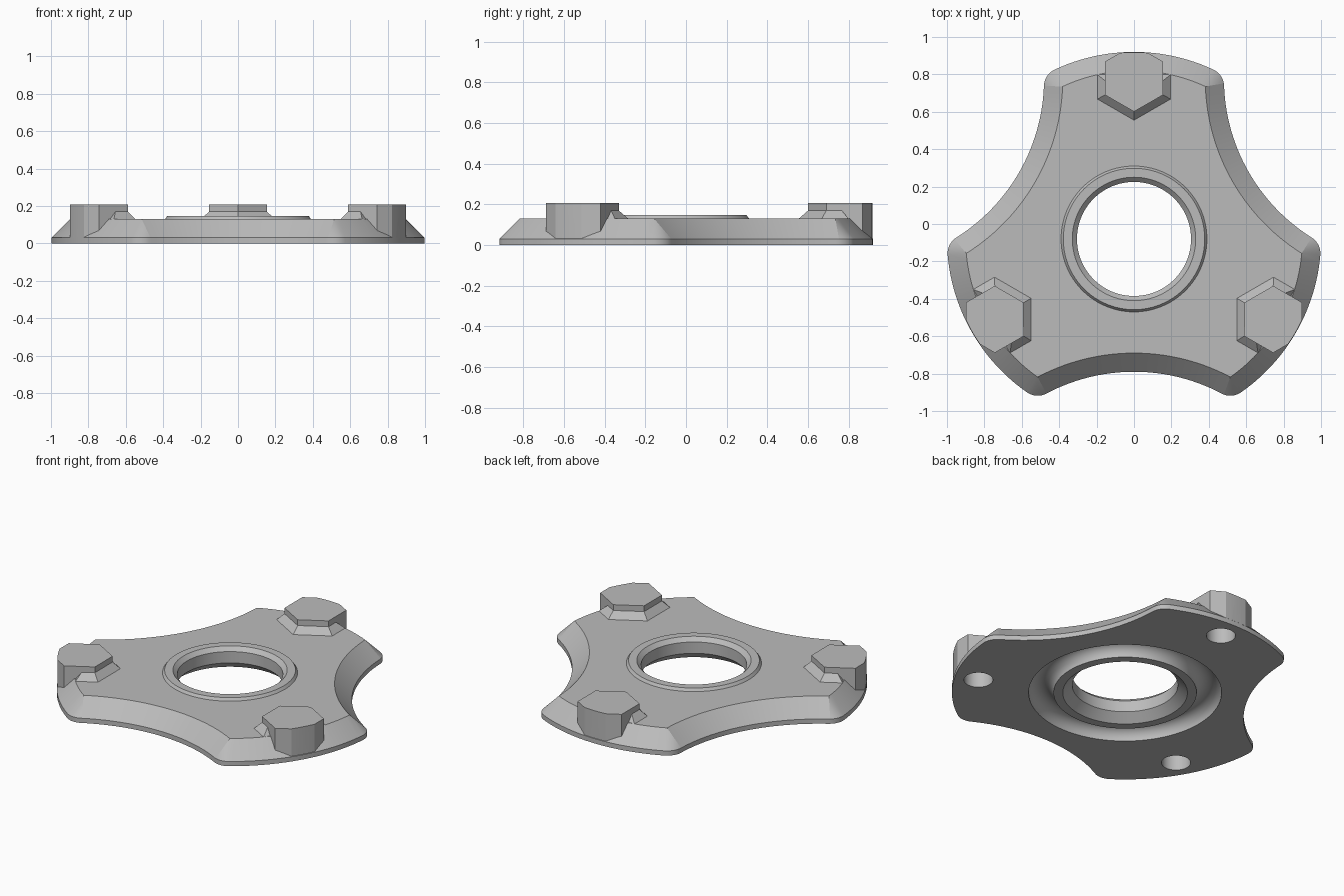
import bpy, bmesh
from math import cos, sin, radians
from mathutils import Vector, Matrix

cube = bpy.data.objects.get("Cube")
if cube:
    bpy.data.objects.remove(cube, do_unlink=True)

CENTRE_Y = -0.08
RIM, BEVEL = 0.03, 0.10
TOP = RIM + BEVEL

grey = bpy.data.materials.new("light grey metal")
grey.use_nodes = True
grey.diffuse_color = (0.5, 0.5, 0.5, 1)
grey.node_tree.nodes["Principled BSDF"].inputs["Base Color"].default_value = (0.5, 0.5, 0.5, 1)


def unit(deg):
    return Vector((cos(radians(deg)), sin(radians(deg))))


def steps(a, b, n):
    return [a + (b - a) * i / n for i in range(n + 1)]


def loft(name, layers, closed=False):
    """Solid through (outline, z) layers; closed joins the last layer to the first."""
    bm = bmesh.new()
    rings = [[bm.verts.new((p[0], p[1], z)) for p in pts] for pts, z in layers]
    n = len(rings[0])
    pairs = list(zip(rings, rings[1:]))
    if closed:
        pairs.append((rings[-1], rings[0]))
    else:
        bm.faces.new(rings[0][::-1])
        bm.faces.new(rings[-1])
    for a, b in pairs:
        for i in range(n):
            j = (i + 1) % n
            bm.faces.new((a[i], a[j], b[j], b[i]))
    bmesh.ops.remove_doubles(bm, verts=bm.verts, dist=1e-5)
    bmesh.ops.recalc_face_normals(bm, faces=bm.faces)
    mesh = bpy.data.meshes.new(name)
    bm.to_mesh(mesh)
    bm.free()
    mesh.materials.append(grey)
    obj = bpy.data.objects.new(name, mesh)
    bpy.context.collection.objects.link(obj)
    return obj


def circle(r, n=96, centre=(0, 0)):
    return [Vector(centre) + r * unit(360 * i / n) for i in range(n)]


def lathe(name, profile, closed=False):
    return loft(name, [(circle(r), z) for r, z in profile], closed)


def combine(target, tool, operation):
    mod = target.modifiers.new(operation.lower(), "BOOLEAN")
    mod.operation, mod.solver, mod.object = operation, "EXACT", tool
    bpy.context.view_layer.update()
    graph = bpy.context.evaluated_depsgraph_get()
    mesh = bpy.data.meshes.new_from_object(target.evaluated_get(graph))
    target.modifiers.clear()
    target.data = mesh
    bpy.data.objects.remove(tool, do_unlink=True)


# Three-lobed outline: lobe arc, rounded corner, hollow arc, rounded corner
half_lobe, half_hollow = 25.1, 27.92
outline = []          # (point on the upper edge, outward direction)
for lobe in (90, 210, 330):
    first, last = lobe - half_lobe, lobe + half_lobe
    hollow_in, hollow_out = lobe + 60 + half_hollow, lobe + 60 - half_hollow
    outline += [(0.9 * unit(a), unit(a)) for a in steps(first, last, 24)]
    outline += [(0.9 * unit(last), unit(a)) for a in steps(last, hollow_in, 8)[1:-1]]
    pivot = 1.71 * unit(lobe + 60)
    outline += [(pivot - 1.1 * unit(a), unit(a)) for a in steps(hollow_in, hollow_out, 28)]
    following = first + 120
    outline += [(0.9 * unit(following), unit(a)) for a in steps(hollow_out, following, 8)[1:-1]]

upper = [p for p, d in outline]
lower = [p + BEVEL * d for p, d in outline]
plate = loft("lobed_plate", [(lower, 0), (lower, RIM), (upper, TOP)])

# Raised ring around the bore
combine(plate, lathe("raised_ring", [(0.39, 0.1), (0.39, TOP), (0.378, 0.147)]), "UNION")


def mirrored(right):
    """Close a symmetric outline from its right half, listed from the hub outwards."""
    return [Vector(p) for p in right] + [Vector((-x, y)) for x, y in right[::-1] if x > 0]


# Hexagonal studs with a sloping foot, cut off by the rim
foot = mirrored([(0, 0.635), (0.196, 0.748), (0.196, 0.879)])
collar = mirrored([(0, 0.681), (0.155, 0.77), (0.155, 0.846)])
post = mirrored([(0, 0.681), (0.155, 0.77), (0.155, 0.949),
                 (0.074, 0.995), (0.037, 0.9973), (0, 0.998)])
for turn in (0, 120, 240):
    spin = Matrix.Rotation(radians(turn), 4, "Z")
    for part in (loft("stud_foot", [(foot, 0.1), (foot, TOP), (collar, 0.17)]),
                 loft("stud_post", [(post, 0.02), (post, 0.207)])):
        part.data.transform(spin)
        combine(plate, part, "UNION")

# Chamfered bore and the round groove underneath
combine(plate, lathe("bore", [(0.41, -0.05), (0.36, 0), (0.305, 0.05),
                              (0.305, 0.122), (0.33, 0.147), (0.36, 0.177)]), "DIFFERENCE")
groove = [Vector((0.485, 0)) + 0.0725 * unit(a + 7.5) for a in range(0, 360, 15)]
combine(plate, lathe("groove", groove, closed=True), "DIFFERENCE")

# Blind holes under the studs
for turn in (90, 210, 330):
    ring = circle(0.084, 40, 0.86 * unit(turn))
    combine(plate, loft("blind_hole", [(ring, -0.05), (ring, 0.15)]), "DIFFERENCE")

plate.location.y = CENTRE_Y
for other in bpy.context.selected_objects:
    other.select_set(False)
plate.select_set(True)
bpy.context.view_layer.objects.active = plate
bpy.ops.object.shade_smooth_by_angle(angle=radians(25))
